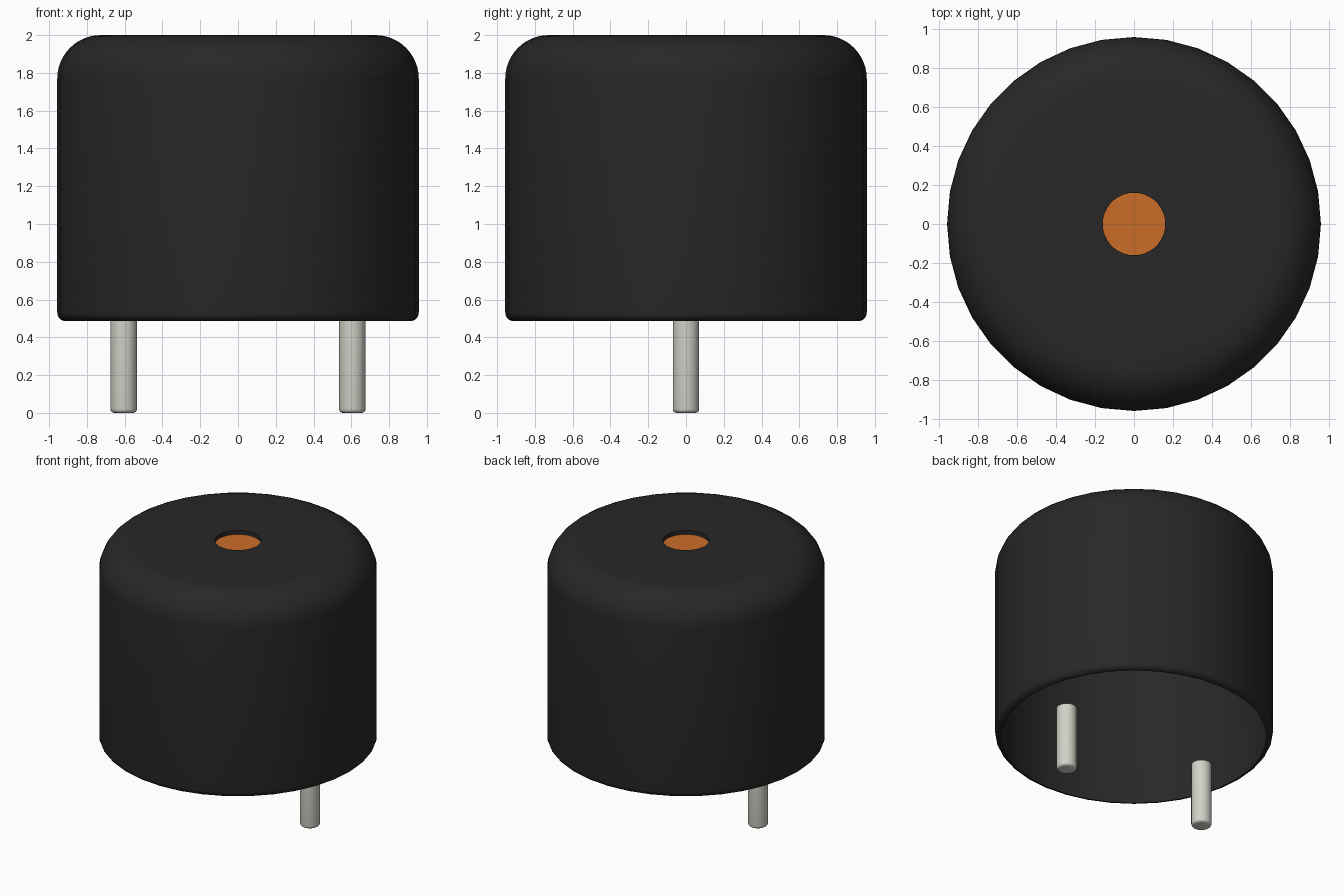
import bpy, bmesh
from math import sin, cos, pi

cube = bpy.data.objects.get("Cube")
if cube:
    bpy.data.objects.remove(cube, do_unlink=True)


def material(name, rgb):
    m = bpy.data.materials.new(name)
    m.use_nodes = True
    m.diffuse_color = (*rgb, 1)
    m.node_tree.nodes["Principled BSDF"].inputs["Base Color"].default_value = (*rgb, 1)
    return m


def arc(r, z, radius, start, steps):
    """Quarter-circle profile points, counter-clockwise from the start angle."""
    angles = [start + pi / 2 * i / steps for i in range(steps + 1)]
    return [(r + radius * cos(a), z + radius * sin(a)) for a in angles]


def lathe(name, profile, sides, mat, x=0, open_bottom=False):
    """Spin a profile (bottom to top) round z; ends become flat caps."""
    bm = bmesh.new()
    rings = [[bm.verts.new((r * cos(2 * pi * i / sides), r * sin(2 * pi * i / sides), z))
              for i in range(sides)] for r, z in profile]
    for low, high in zip(rings, rings[1:]):
        for i in range(sides):
            j = (i + 1) % sides
            bm.faces.new((low[i], low[j], high[j], high[i]))
    if not open_bottom:
        bm.faces.new(rings[0][::-1])
    bm.faces.new(rings[-1])
    mesh = bpy.data.meshes.new(name)
    bm.to_mesh(mesh)
    bm.free()
    mesh.materials.append(mat)
    ob = bpy.data.objects.new(name, mesh)
    ob.location.x = x
    bpy.context.collection.objects.link(ob)
    bpy.ops.object.select_all(action='DESELECT')
    ob.select_set(True)
    bpy.context.view_layer.objects.active = ob
    bpy.ops.object.shade_smooth_by_angle(angle=pi / 6)
    return ob


black = material("black plastic", (0.0205, 0.0205, 0.0205))
copper = material("copper orange", (0.6, 0.155, 0.022))
metal = material("pin metal", (0.645, 0.638, 0.572))

# Hollow round housing, open below, with a filleted rim and a shallow sound hole
R, BOTTOM, TOP = 0.957, 0.486, 2.0
HOLE, DEPTH = 0.16, 0.03
LIP, FILLET = 0.045, 0.23
profile = arc(R - LIP, BOTTOM + LIP, LIP, -pi / 2, 6)
profile += arc(R - FILLET, TOP - FILLET, FILLET, 0, 12)
profile += [(HOLE, TOP), (HOLE, TOP - DEPTH)]
housing = lathe("housing", profile, 36, black, open_bottom=True)

# Diaphragm: the floor of the sound hole
housing.data.materials.append(copper)
for face in housing.data.polygons:
    if face.normal.z > 0.9 and face.center.xy.length < HOLE / 2:
        face.material_index = 1

# Two straight pins with rounded tips, ending level with the housing's lower edge
for side, x in (("right", -0.605), ("left", 0.605)):
    pin = arc(0.05, 0.02, 0.02, -pi / 2, 4) + [(0.07, BOTTOM)]
    lathe(side + "_pin", pin, 24, metal, x)
